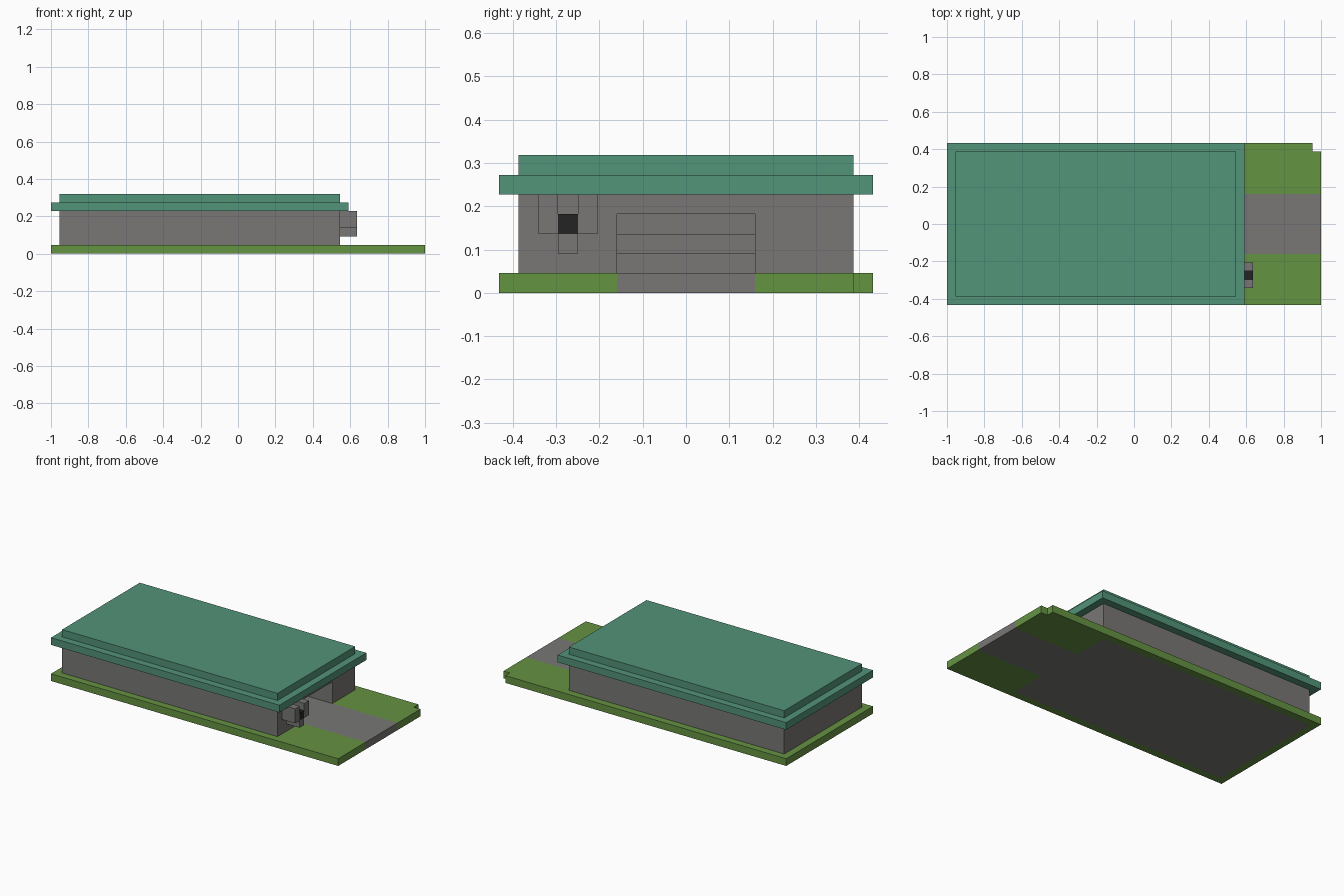
import bpy
import bmesh

cube = bpy.data.objects.get("Cube")
if cube:
    bpy.data.objects.remove(cube, do_unlink=True)

U = 1 / 22          # one block of the model
LENGTH, DEPTH = 44, 19


def linear(c):
    c /= 255
    return c / 12.92 if c <= 0.04045 else ((c + 0.055) / 1.055) ** 2.4


def material(name, *rgb):
    colour = (*[linear(c) for c in rgb], 1)
    mat = bpy.data.materials.new(name)
    mat.use_nodes = True
    mat.diffuse_color = colour
    mat.node_tree.nodes["Principled BSDF"].inputs["Base Color"].default_value = colour
    return mat


grass = material("grass green", 101, 147, 66)
grey = material("concrete grey", 120, 119, 117)
teal = material("roof teal", 82, 147, 121)
black = material("black", 35, 35, 35)


def place(x, y, z):
    """Block coordinates to model coordinates."""
    return ((x - LENGTH / 2) * U, (y - DEPTH / 2) * U, z * U)


def prism(name, mat, points, move):
    """Extrude an outline, given in block coordinates, along a vector."""
    bm = bmesh.new()
    face = bm.faces.new([bm.verts.new(place(*p)) for p in points])
    ext = bmesh.ops.extrude_face_region(bm, geom=[face], use_keep_orig=True)
    verts = [v for v in ext["geom"] if isinstance(v, bmesh.types.BMVert)]
    bmesh.ops.translate(bm, verts=verts, vec=[m * U for m in move])
    bmesh.ops.recalc_face_normals(bm, faces=bm.faces)
    mesh = bpy.data.meshes.new(name)
    bm.to_mesh(mesh)
    bm.free()
    mesh.materials.append(mat)
    obj = bpy.data.objects.new(name, mesh)
    bpy.context.collection.objects.link(obj)
    return obj


def slab(name, mat, outline, z0, z1):
    return prism(name, mat, [(x, y, z0) for x, y in outline], (0, 0, z1 - z0))


def box(name, mat, x0, x1, y0, y1, z0, z1):
    return slab(name, mat, [(x0, y0), (x1, y0), (x1, y1), (x0, y1)], z0, z1)


# Ground: lawn wraps around the floor and driveway, with one corner notched
slab("lawn", grass, [(0, 0), (44, 0), (44, 6), (34, 6), (34, 1), (1, 1), (1, 18),
                     (34, 18), (34, 13), (44, 13), (44, 18), (43, 18), (43, 19),
                     (0, 19)], 0, 1)
slab("floor_and_driveway", grey, [(1, 1), (34, 1), (34, 6), (44, 6), (44, 13),
                                  (34, 13), (34, 18), (1, 18)], 0, 1)

# Building with a doorway that ends in steps
walls = box("walls", grey, 1, 34, 1, 18, 1, 5)
profile = [(35, 1), (28, 1), (28, 2), (27, 2), (27, 3), (26, 3), (26, 4), (35, 4)]
# The cutter starts just under the floor so the cut is clean
cutter = prism("doorway_cutter", grey,
               [(x, 6, z if z > 1 else 0.5) for x, z in profile], (0, 7, 0))
cutter.hide_render = True
cut = walls.modifiers.new("doorway", 'BOOLEAN')
cut.operation = 'DIFFERENCE'
cut.solver = 'EXACT'
cut.object = cutter
bpy.context.view_layer.objects.active = walls
bpy.ops.object.modifier_apply(modifier=cut.name)
bpy.data.objects.remove(cutter, do_unlink=True)

# Two-tier roof
box("roof_eaves", teal, 0, 35, 0, 19, 5, 6)
box("roof_top", teal, 1, 34, 1, 18, 6, 7)

# Wall fixture beside the doorway
for side, y in (("right", 2), ("left", 4)):
    box("fixture_arm_" + side, grey, 34, 36, y, y + 1, 3, 5)
box("fixture_base", grey, 34, 36, 3, 4, 2, 3)
box("fixture_core", black, 34, 36, 3, 4, 3, 4)
